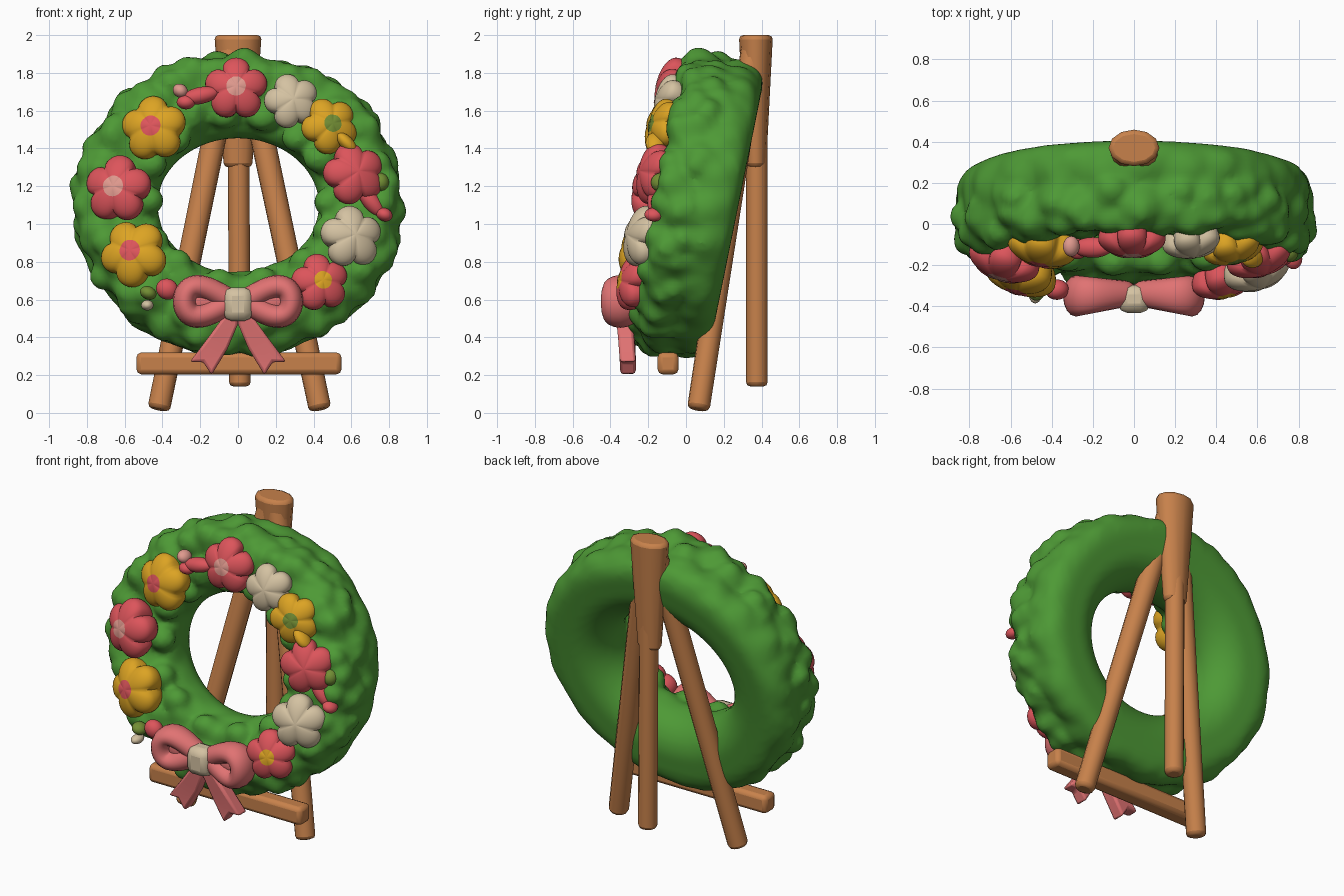
import bpy, bmesh, math, random
from math import sin, cos, pi
from mathutils import Matrix, Vector, noise

random.seed(4)
if "Cube" in bpy.data.objects:
    bpy.data.objects.remove(bpy.data.objects["Cube"])


def material(name, rgb):
    m = bpy.data.materials.new(name)
    m.use_nodes = True
    m.diffuse_color = (*rgb, 1)
    m.node_tree.nodes["Principled BSDF"].inputs["Base Color"].default_value = (*rgb, 1)
    return m


GREEN = material("leaf green", (0.075, 0.32, 0.036))
WOOD = material("warm wood", (0.57, 0.22, 0.07))
RED = material("coral red", (0.72, 0.09, 0.105))
PINK = material("bow pink", (0.75, 0.17, 0.17))
CREAM = material("cream", (0.66, 0.54, 0.36))
YELLOW = material("golden yellow", (0.72, 0.37, 0.017))
BLUSH = material("pale blush", (0.74, 0.32, 0.27))
OLIVE = material("olive green", (0.17, 0.27, 0.035))

TILT = Matrix.Rotation(-0.2, 4, "X")
WREATH = Matrix.Translation((0, 0.05, 1.1)) @ TILT


def finish(name, bm, mats, angle=60, bevel=0):
    bmesh.ops.recalc_face_normals(bm, faces=bm.faces)
    me = bpy.data.meshes.new(name)
    bm.to_mesh(me)
    bm.free()
    ob = bpy.data.objects.new(name, me)
    bpy.context.collection.objects.link(ob)
    for m in mats:
        me.materials.append(m)
    if bevel:
        mod = ob.modifiers.new("soft edges", "BEVEL")
        mod.width, mod.segments = bevel, 2
        mod.limit_method, mod.angle_limit = "ANGLE", 0.8
    bpy.ops.object.select_all(action="DESELECT")
    ob.select_set(True)
    bpy.context.view_layer.objects.active = ob
    bpy.ops.object.shade_smooth_by_angle(angle=math.radians(angle))
    return ob


def grid_tube(bm, nu, nv, point):
    # Closed ring of closed cross-sections
    rings = [[bm.verts.new(point(2 * pi * i / nu, 2 * pi * j / nv)) for j in range(nv)]
             for i in range(nu)]
    for i in range(nu):
        a, b = rings[i], rings[(i + 1) % nu]
        for j in range(nv):
            k = (j + 1) % nv
            bm.faces.new((a[j], b[j], b[k], a[k]))


def blob(name, mat, centre, size, rot=Matrix()):
    bm = bmesh.new()
    bmesh.ops.create_icosphere(bm, subdivisions=3, radius=1,
                               matrix=Matrix.Translation(centre) @ rot @ Matrix.Diagonal((*size, 1)))
    finish(name, bm, [mat])


def block(name, mat, centre, size, bevel):
    bm = bmesh.new()
    bmesh.ops.create_cube(bm, size=1, matrix=Matrix.Translation(centre) @ Matrix.Diagonal((*size, 1)))
    finish(name, bm, [mat], 50, bevel)


def pole(name, start, end, r1, r2, flat=1.0):
    a, b = Vector(start), Vector(end)
    bm = bmesh.new()
    turn = (b - a).to_track_quat("Z", "Y").to_matrix().to_4x4()
    bmesh.ops.create_cone(bm, cap_ends=True, segments=12, radius1=r1, radius2=r2,
                          depth=(b - a).length,
                          matrix=Matrix.Translation((a + b) / 2) @ turn @ Matrix.Diagonal((1, flat, 1, 1)))
    finish(name, bm, [WOOD], 50, 0.022)


# Easel
pole("left_front_leg", (0.435, 0.065, 0.018), (0.025, 0.36, 1.95), 0.06, 0.066)
pole("right_front_leg", (-0.42, 0.065, 0.018), (-0.025, 0.36, 1.95), 0.06, 0.066)
pole("back_leg", (0.01, 0.375, 0.14), (0, 0.375, 1.93), 0.057, 0.057)
pole("easel_top", (0, 0.37, 1.3), (0, 0.37, 2.0), 0.075, 0.125, 0.72)
block("crossbar", WOOD, (0.005, -0.095, 0.262), (1.085, 0.11, 0.115), 0.025)


# Wreath ring: lumpy foliage on the front and rim, smooth and square-shouldered behind
def wreath_point(u, v):
    out, front = cos(v), sin(v)
    weight = max(0, min(1, 0.45 + 0.7 * front + 0.35 * out))
    p = Vector((0.645 * cos(u), 0, 0.585 * sin(u)))
    radial = Vector((cos(u), 0, sin(u)))
    way = radial * out - Vector((0, front, 0))
    cell = noise.voronoi((p + way * 0.22) * 6.5)[0][0]
    shoulder = 0.045 * (2 * out * front) ** 2 * (out > 0)
    return WREATH @ (p + way * (0.22 + shoulder + 0.12 * weight * (0.42 - cell)))


bm = bmesh.new()
grid_tube(bm, 132, 40, wreath_point)

# Leaf tufts around the rim, the front and the hole, fused into the ring
for count, radius, depth, lift in ((19, 0.775, -0.03, 0.1), (22, 0.71, -0.15, 0.6),
                                   (14, 0.49, -0.13, 2.5)):
    for i in range(count):
        a = 2 * pi * (i + random.uniform(-0.2, 0.2)) / count
        m = (WREATH @ Matrix.Diagonal((1.035, 1, 0.94, 1)) @ Matrix.Rotation(-a, 4, "Y")
             @ Matrix.Translation((radius + random.uniform(-0.02, 0.02), depth, 0))
             @ Matrix.Rotation(-lift, 4, "Z")
             @ Matrix.Rotation(random.uniform(-0.5, 0.5), 4, "Y")
             @ Matrix.Diagonal((0.105, 0.085, 0.09, 1)))
        bmesh.ops.create_icosphere(bm, subdivisions=2, radius=1, matrix=m)
wreath = finish("wreath_foliage", bm, [GREEN], 70)
fuse = wreath.modifiers.new("fuse", "REMESH")
fuse.mode, fuse.voxel_size, fuse.use_smooth_shade = "VOXEL", 0.02, True
soften = wreath.modifiers.new("soften", "SMOOTH")
soften.factor, soften.iterations = 0.5, 4


# Flowers: five round petals with a coloured heart
def front_y(z, depth=0.25):
    return 0.05 + 0.2 * (z - 1.1) - depth


def flower(name, x, z, size, petal, heart, spin=0.0, heart_size=0.36):
    bm = bmesh.new()
    bmesh.ops.create_uvsphere(bm, u_segments=60, v_segments=20, radius=1)
    for f in bm.faces:
        c = f.calc_center_median()
        f.material_index = int(c.z > 0 and c.xy.length < heart_size)
    for v in bm.verts:
        rho = v.co.xy.length
        lobe = abs(cos(2.5 * (math.atan2(v.co.y, v.co.x) - pi / 2 - spin))) ** 0.6
        v.co.xy *= 1.02 - 0.3 * (1 - lobe) * rho ** 2
        v.co.z *= (0.52 if v.co.z > 0 else 0.8) - 0.12 * (1 - lobe) * rho
    turn = TILT @ Matrix.Rotation(0.5 * x, 4, "Z") @ Matrix.Rotation(pi / 2, 4, "X")
    bm.transform(Matrix.Translation((x, front_y(z), z)) @ turn @ Matrix.Scale(size, 4))
    finish(name, bm, [petal, heart], 60)


flower("top_red_flower", -0.01, 1.715, 0.165, RED, BLUSH)
flower("top_cream_flower", 0.285, 1.65, 0.145, CREAM, CREAM, 0.3)
flower("left_yellow_flower", 0.485, 1.52, 0.15, YELLOW, OLIVE, 0.5, 0.25)
flower("left_red_flower", 0.615, 1.265, 0.165, RED, RED, 0.3)
flower("left_cream_flower", 0.6, 0.93, 0.165, CREAM, CREAM, 0.1)
flower("lower_red_flower", 0.435, 0.69, 0.152, RED, YELLOW, 0.2)
flower("lower_yellow_flower", -0.55, 0.845, 0.178, YELLOW, RED, 0.5, 0.28)
flower("right_red_flower", -0.635, 1.185, 0.178, RED, BLUSH, -0.1)
flower("upper_yellow_flower", -0.445, 1.505, 0.172, YELLOW, RED, 0.05)

# Buds and stems tucked between the flowers
for name, mat, x, z, w, h, spin in (
        ("blush_bud", BLUSH, -0.305, 1.705, 0.042, 0.036, 0.6),
        ("top_bud_stem", RED, -0.2, 1.68, 0.1, 0.045, -0.2),
        ("top_bud_base", RED, -0.275, 1.645, 0.05, 0.038, 0),
        ("left_bud_stem", RED, 0.705, 1.12, 0.1, 0.045, 0.9),
        ("left_bud", RED, 0.775, 1.05, 0.045, 0.035, 0.4),
        ("left_bud_leaf", OLIVE, 0.755, 1.22, 0.045, 0.05, 0),
        ("yellow_petal_tip", YELLOW, 0.575, 1.43, 0.07, 0.035, 0.8),
        ("lower_bud", RED, -0.375, 0.655, 0.06, 0.055, 0.5),
        ("olive_bud", OLIVE, -0.475, 0.635, 0.045, 0.035, 0.4),
        ("cream_bud", CREAM, -0.48, 0.57, 0.033, 0.028, 0)):
    depth = 0.28 if abs(x) < 0.6 else 0.21
    blob(name, mat, (x, front_y(z, depth), z), (w, 0.05, h), Matrix.Rotation(spin, 4, "Y"))

# Bow: two padded loops, forked tails and a knot
for side, label in ((1, "left"), (-1, "right")):
    def spine(t):
        return Vector((side * (0.165 + 0.118 * cos(t)), -0.345 - 0.005 * cos(t),
                       0.59 + 0.105 * sin(t) * (0.65 + 0.4 * cos(t))))

    def loop_point(t, v):
        along = spine(t + 0.01) - spine(t - 0.01)
        normal = Vector((along.z, 0, -along.x)).normalized()
        depth = 0.065 + 0.035 * (1 + cos(t)) / 2
        return spine(t) + normal * 0.062 * cos(v) + Vector((0, depth * sin(v), 0))

    bm = bmesh.new()
    grid_tube(bm, 40, 16, loop_point)
    finish(label + "_bow_loop", bm, [PINK], 70)
    blob(label + "_loop_lining", PINK, (side * 0.18, -0.335, 0.59), (0.12, 0.05, 0.075))

    bm = bmesh.new()
    outline = ((0, 0.56), (0.07, 0.52), (0.15, 0.41), (0.255, 0.27),
               (0.185, 0.27), (0.14, 0.2), (0.055, 0.34), (0, 0.47))
    face = bm.faces.new([bm.verts.new((side * x, -0.35 + 0.1 * (0.3 - z) * (z > 0.4), z))
                         for x, z in outline])
    push = bmesh.ops.extrude_face_region(bm, geom=[face])
    bmesh.ops.translate(bm, vec=(0, 0.085, 0),
                        verts=[g for g in push["geom"] if isinstance(g, bmesh.types.BMVert)])
    bmesh.ops.triangulate(bm, faces=[f for f in bm.faces if len(f.verts) > 4])
    finish(label + "_bow_tail", bm, [PINK], 40, 0.015)

block("bow_knot", CREAM, (0, -0.365, 0.575), (0.155, 0.135, 0.178), 0.045)
